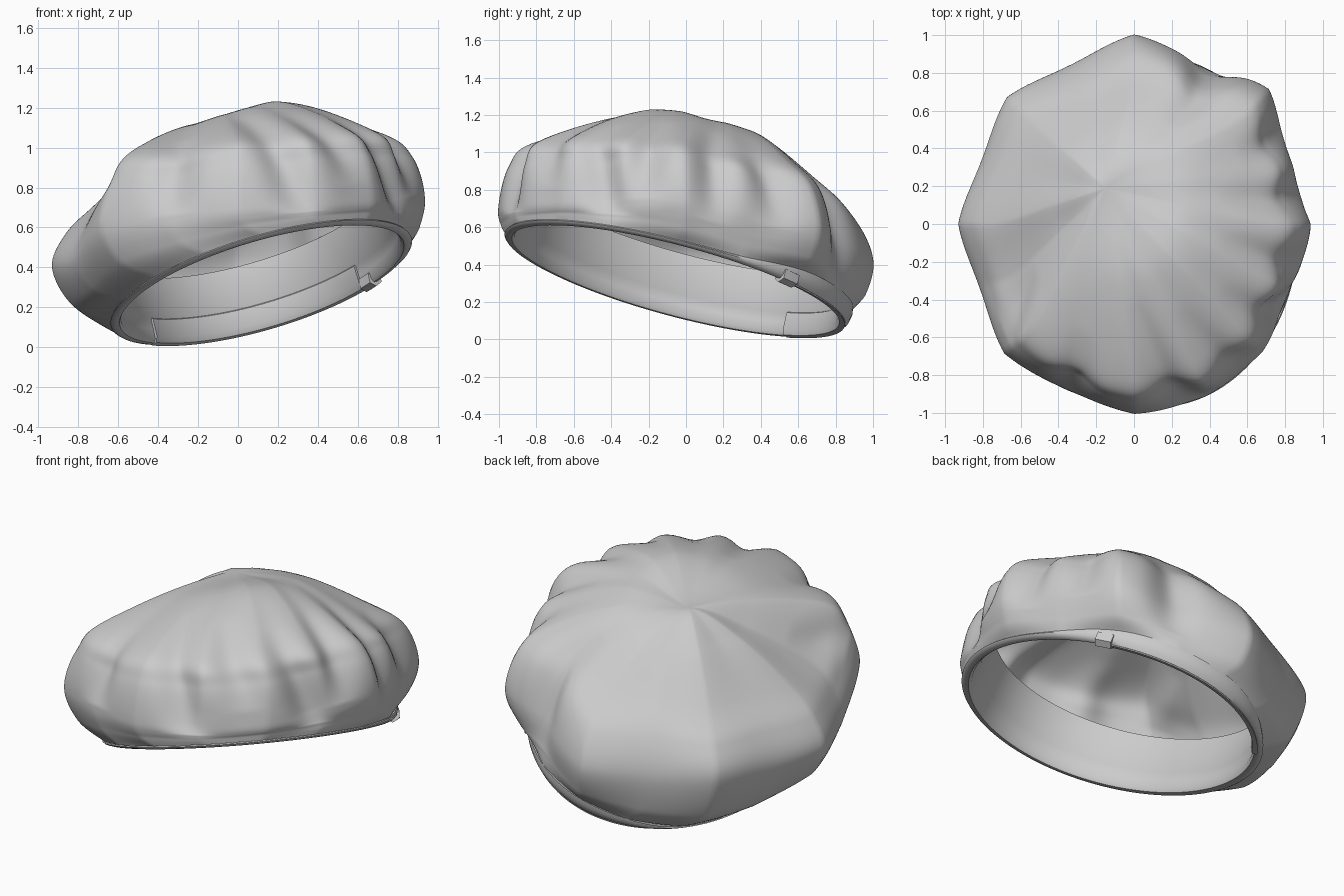
import bpy, bmesh, math
from mathutils import Vector

if "Cube" in bpy.data.objects:
    bpy.data.objects.remove(bpy.data.objects["Cube"])

APEX = Vector((-0.15, 0.19, 1.12))
CORE = Vector((0, 0, 0.55))
UP = Vector((-0.27, 0.255, 1)).normalized()

# Every 22.5 degrees from +x: widest radius, z, shoulder radius, z, upper z
RIBS = [
    (.93, .75, .71, 1.06, 1.18), (.89, .66, .72, .98, 1.15),
    (1.0, .60, .76, .95, 1.11), (.91, .52, .69, .91, 1.08),
    (1.0, .42, .76, .77, 1.02), (.905, .40, .69, .77, 1.00),
    (.95, .40, .73, .71, .98), (.875, .39, .67, .72, .97),
    (.93, .40, .72, .71, .97), (.885, .44, .68, .76, .98),
    (.97, .60, .76, .97, 1.08), (.95, .66, .79, .98, 1.11),
    (1.0, .70, .80, 1.05, 1.16), (.99, .72, .80, 1.07, 1.20),
    (.95, .74, .76, 1.09, 1.23), (.90, .75, .73, 1.08, 1.22)]

# Cloth folds: start rib, level, end rib, level, depth
FOLDS = [
    (9.3, 4.4, 9.8, 2.8, .04), (11.0, 4.4, 11.1, 2.0, .05),
    (12.3, 4.8, 12.9, 1.6, .06), (13.3, 4.6, 13.7, 2.4, .04),
    (14.3, 4.4, 14.9, 1.2, .06), (15.4, 4.6, 15.3, 2.0, .05),
    (0.5, 4.6, 0.4, 1.5, .055), (1.4, 4.2, 1.4, 1.8, .05),
    (2.9, 4.5, 2.8, 1.0, .06)]


def ring(a, d, h):
    """Point on the tilted head opening, d outward and h up."""
    x = 0.12 + (0.70 + d) * math.cos(a)
    y = -0.05 + (0.87 + d) * math.sin(a)
    return Vector((x, y, 0.268 + 0.27 * x - 0.255 * y)) + UP * h


def band_top(a):
    """The band only shows below the crown at the back."""
    off = (a - math.radians(75) + math.pi) % math.tau - math.pi
    return 0.02 + 0.08 * math.exp(-(off / 0.8) ** 4)


def spline(p, q, r, s, t):
    return 0.5 * (2 * q + (r - p) * t + (2 * p - 5 * q + 4 * r - s) * t * t
                  + (3 * q - p - 3 * r + s) * t ** 3)


def rib(i):
    er, ez, sr, sz, mz = RIBS[i % 16]
    a = math.tau * i / 16
    d = Vector((math.cos(a), math.sin(a), 0))
    rim = ring(a, 0.05, band_top(a))
    wide = d * er + Vector((0, 0, ez))
    puff = rim.lerp(wide, 0.65)
    puff.z = rim.z + (wide.z - rim.z) * 0.3
    shoulder = d * sr + Vector((0, 0, sz))
    high = wide.lerp(shoulder, 0.33)
    high.z = wide.z + (shoulder.z - wide.z) * (0.55 if 4 <= i <= 9 else 0.62)
    mid = shoulder.lerp(APEX, 0.5)
    mid.z = mz
    beyond = 2 * APEX - mid
    beyond.z = mz
    return [rim, puff, wide, high, shoulder, mid, APEX, beyond]


ribs = [rib(i) for i in range(16)]


def fold_depth(u, v):
    total = 0
    for u0, v0, u1, v1, depth in FOLDS:
        t = min(1, max(0, (v - v0) / (v1 - v0)))
        du = (u - (u0 + (u1 - u0) * t) + 8) % 16 - 8
        dv = v - (v0 + (v1 - v0) * t)
        g = math.exp(-(du / 0.32) ** 2 - (dv / 0.35) ** 2)
        swell = math.exp(-(du / 0.75) ** 2 - (dv / 0.4) ** 2)
        total += depth * (1.4 * g - 0.45 * swell) * (0.1 + 0.9 * math.sin(math.pi * t))
    return total


def crown_point(u, v):
    i, f = int(u), u - int(u)
    cols = [ribs[(i + k) % 16] for k in (-1, 0, 1, 2)]
    levels = []
    for j in range(8):
        p = [c[j] for c in cols]
        smooth = spline(*p, f)
        levels.append(smooth.lerp(p[1].lerp(p[2], f), 0.5))
    j = min(int(v), 5)
    pts = [levels[max(0, j + k)] for k in (-1, 0, 1, 2)]
    p = spline(*pts, v - j)
    return p + (CORE - p).normalized() * fold_depth(u, v)


def sheet(name, rows, closed=True, caps=False):
    bm = bmesh.new()
    grid = [[bm.verts.new(p) for p in row] for row in rows]
    n = len(grid[0])
    for a, b in zip(grid, grid[1:]):
        for k in range(n if closed else n - 1):
            m = (k + 1) % n
            bm.faces.new((a[k], a[m], b[m], b[k]))
    if caps:
        bm.faces.new(grid[0])
        bm.faces.new(grid[-1])
    bmesh.ops.remove_doubles(bm, verts=bm.verts, dist=0.0005)
    bmesh.ops.recalc_face_normals(bm, faces=bm.faces)
    for f in bm.faces:
        f.smooth = True
    mesh = bpy.data.meshes.new(name)
    bm.to_mesh(mesh)
    bm.free()
    ob = bpy.data.objects.new(name, mesh)
    bpy.context.collection.objects.link(ob)
    return ob


# Puffy eight-panel crown with gathered folds
N, M = 224, 84
sheet("crown", [[crown_point(16 * k / N, 6 * j / M) for k in range(N)]
                for j in range(M + 1)])

# Head band: outer roll scaled to the crown edge, tall inner lining
outer = [(.05, 1.0), (.054, .7), (.046, .3), (.03, .04)]
lining = [(.012, .002), (0, .02), (-.004, .07), (-.006, .12), (-.012, .13), (-.015, .34)]
angles = [math.tau * k / 128 for k in range(128)]
sheet("head_band", [[ring(a, d, h * band_top(a)) for a in angles] for d, h in outer]
      + [[ring(a, d, h) for a in angles] for d, h in lining])

# Flat strap inside the back of the rim
strap = [(.03, -.004), (.0, .0), (-.014, .03), (-.018, .12), (-.004, .13), (.015, .06)]
sheet("back_strap", [[ring(math.radians(44 + 95 * k / 40), d, h) for d, h in strap]
                     for k in range(41)], caps=True)

# Small loose strap end
tab = [(.06, .0), (.06, .05), (.03, .06), (-.01, .05), (-.015, .0), (.02, -.02)]
sheet("strap_end", [[ring(math.radians(a), d, h) for d, h in tab]
                    for a in (38, 40, 42, 44)], caps=True)

for ob in list(bpy.context.collection.objects):
    bpy.ops.object.select_all(action='DESELECT')
    ob.select_set(True)
    bpy.context.view_layer.objects.active = ob
    bpy.ops.object.shade_smooth_by_angle(angle=math.radians(50))
